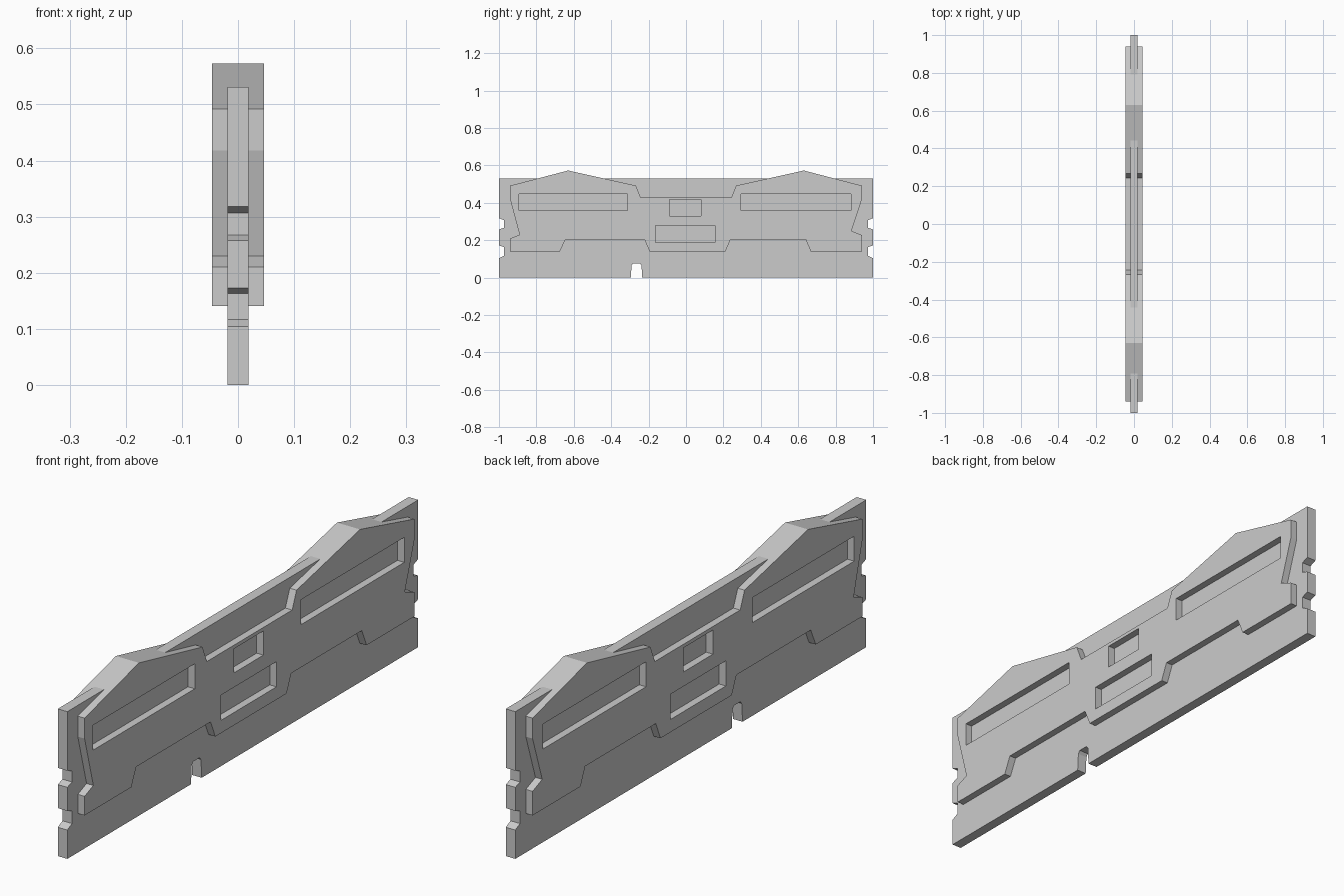
import bpy
import bmesh

cube = bpy.data.objects.get("Cube")
if cube:
    bpy.data.objects.remove(cube, do_unlink=True)

BOARD_HALF = 0.019
SHELL_HALF = 0.046

grey = bpy.data.materials.new("light_grey")
grey.use_nodes = True
grey.diffuse_color = (0.6, 0.6, 0.6, 1)
grey.node_tree.nodes["Principled BSDF"].inputs["Base Color"].default_value = (0.6, 0.6, 0.6, 1)


def plate(name, outline, half):
    """Extrude a (y, z) outline across x."""
    bm = bmesh.new()
    face = bm.faces.new([bm.verts.new((-half, y, z)) for y, z in outline])
    moved = bmesh.ops.extrude_face_region(bm, geom=[face])["geom"]
    verts = [v for v in moved if isinstance(v, bmesh.types.BMVert)]
    bmesh.ops.translate(bm, verts=verts, vec=(2 * half, 0, 0))
    bmesh.ops.recalc_face_normals(bm, faces=bm.faces)
    mesh = bpy.data.meshes.new(name)
    bm.to_mesh(mesh)
    bm.free()
    mesh.materials.append(grey)
    obj = bpy.data.objects.new(name, mesh)
    bpy.context.collection.objects.link(obj)
    return obj


def cut_windows(obj, windows):
    """Cut rectangular (y0, y1, z0, z1) openings through a plate."""
    for y0, y1, z0, z1 in windows:
        cutter = plate("window_cutter", [(y0, z0), (y1, z0), (y1, z1), (y0, z1)], 0.1)
        cutter.hide_render = True
        mod = obj.modifiers.new("window", "BOOLEAN")
        mod.operation = "DIFFERENCE"
        mod.solver = "EXACT"
        mod.object = cutter
        bpy.context.view_layer.objects.active = obj
        bpy.ops.object.modifier_apply(modifier=mod.name)
        bpy.data.objects.remove(cutter, do_unlink=True)


# Circuit board: clip notches on both ends and a key slot underneath
end_notches = [(1, 0.104), (0.973, 0.117), (0.973, 0.163), (1, 0.173),
               (1, 0.258), (0.973, 0.267), (0.973, 0.307), (1, 0.318)]
key_slot = [(-0.295, 0), (-0.291, 0.066), (-0.283, 0.077),
            (-0.246, 0.077), (-0.238, 0.066), (-0.234, 0)]
right_end = [(1, 0)] + end_notches + [(1, 0.531)]
left_end = [(-y, z) for y, z in reversed(right_end)]
plate("circuit_board", right_end + left_end + key_slot, BOARD_HALF)

# Heat spreader: peaked top edge, pinched ends and stepped lower edge
top_half = [(0.94, 0.492), (0.63, 0.573), (0.268, 0.492), (0.243, 0.43)]
top_edge = top_half + [(-y, z) for y, z in reversed(top_half)]
near_end = [(-0.94, 0.418), (-0.89, 0.23), (-0.94, 0.21)]
lower_edge = [(-0.94, 0.141), (-0.674, 0.141), (-0.645, 0.204), (-0.222, 0.204),
              (-0.195, 0.141), (0.211, 0.141), (0.238, 0.204), (0.64, 0.204),
              (0.667, 0.141), (0.94, 0.141)]
far_end = [(0.94, 0.228), (0.885, 0.25), (0.94, 0.418)]
spreader = plate("heat_spreader", top_edge + near_end + lower_edge + far_end, SHELL_HALF)

# Openings that reveal the board
cut_windows(spreader, [(-0.893, -0.312, 0.358, 0.448),
                       (0.293, 0.882, 0.358, 0.448),
                       (-0.088, 0.079, 0.33, 0.417),
                       (-0.162, 0.154, 0.187, 0.278)])
